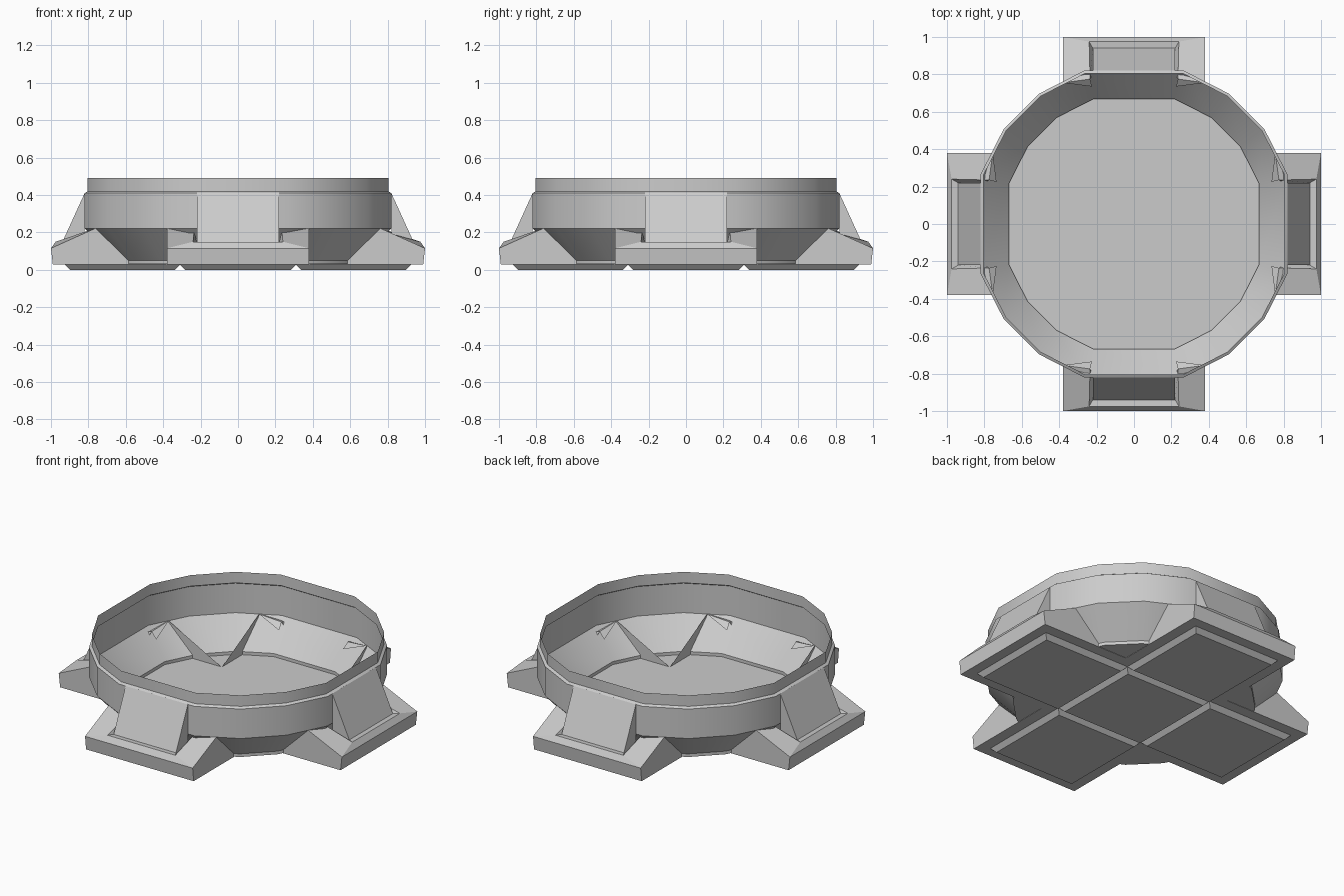
import bpy, bmesh
from math import radians, cos, sin
from mathutils import Matrix

if "Cube" in bpy.data.objects:
    bpy.data.objects.remove(bpy.data.objects["Cube"])


def make(name, verts, faces, turn=0, smooth=False):
    """Mesh object from points, turned about z by quarter turns."""
    bm = bmesh.new()
    vs = [bm.verts.new(v) for v in verts]
    for f in faces:
        bm.faces.new([vs[i] for i in f])
    bmesh.ops.remove_doubles(bm, verts=bm.verts, dist=1e-5)
    bmesh.ops.recalc_face_normals(bm, faces=bm.faces)
    bm.transform(Matrix.Rotation(radians(90 * turn), 4, 'Z'))
    me = bpy.data.meshes.new(name)
    bm.to_mesh(me)
    bm.free()
    ob = bpy.data.objects.new(name, me)
    bpy.context.collection.objects.link(ob)
    if smooth:
        bpy.ops.object.select_all(action='DESELECT')
        ob.select_set(True)
        bpy.context.view_layer.objects.active = ob
        bpy.ops.object.shade_smooth_by_angle(angle=radians(30))
    return ob


# Bowl: thin open shell, sixteen corners with a wide flat on each axis
angles = [q * 90 + a for q in range(4) for a in (18, 36, 54, 72)]
profile = [(0.703, 0.03), (0.703, 0.05), (0.862, 0.222),
           (0.862, 0.41), (0.846, 0.42), (0.846, 0.49)]
n = len(angles)
verts = [(r * cos(radians(a)), r * sin(radians(a)), z)
         for r, z in profile for a in angles]
faces = [(k * n + i, k * n + (i + 1) % n, (k + 1) * n + (i + 1) % n, (k + 1) * n + i)
         for k in range(len(profile) - 1) for i in range(n)]
faces.append(tuple(range(n))[::-1])
make("bowl", verts, faces, smooth=True)

# Foot: half outline (x > 0) on the +y side, mirrored to the other half
half = [(0.38, 0.99, 0.028), (0.38, 0.38, 0.028),      # 0-1 bottom edge
        (0.38, 1.0, 0.115), (0.38, 0.755, 0.225),      # 2-3 outer top edge
        (0.24, 0.975, 0.15), (0.235, 0.775, 0.205),    # 4-5 recess lip
        (0.225, 0.735, 0.17),                          # 6 inner hook
        (0.22, 0.94, 0.147), (0.22, 0.8, 0.147)]       # 7-8 recess floor
m = len(half)
foot_verts = half + [(-x, y, z) for x, y, z in half]
side = [(0, 2, 3, 1), (2, 4, 5, 3), (5, 6, 3), (4, 7, 8, 5)]
foot_faces = side + [tuple(i + m for i in reversed(f)) for f in side]
foot_faces += [(0, 1, 1 + m, m), (0, m, 2 + m, 2), (2, 2 + m, 4 + m, 4),
               (4, 4 + m, 7 + m, 7)]

# Buttress: wedge leaning on the bowl wall
w = 0.22
but_prof = [(0.94, 0.147), (0.82, 0.41), (0.82, 0.147)]
but_verts = [(s * w, y, z) for s in (1, -1) for y, z in but_prof]
but_faces = [(0, 1, 2), (5, 4, 3), (0, 3, 4, 1), (0, 2, 5, 3)]


def plate(name, y0, y1, turn=0):
    """Bevelled sole plate hanging under the base."""
    b, x = 0.026, 0.31
    v = [(-x, y0, 0.028), (x, y0, 0.028), (x, y1, 0.028), (-x, y1, 0.028),
         (-x + b, y0 + b, 0), (x - b, y0 + b, 0), (x - b, y1 - b, 0), (-x + b, y1 - b, 0)]
    f = [(4, 7, 6, 5)] + [(i, (i + 1) % 4, (i + 1) % 4 + 4, i + 4) for i in range(4)]
    make(name, v, f, turn)


for t, where in enumerate(("back", "left", "front", "right")):
    make(where + "_foot", foot_verts, foot_faces, t)
    make(where + "_buttress", but_verts, but_faces, t)
    plate(where + "_sole_plate", 0.31, 0.925, t)

# Centre of the underside
c = 0.38
make("base_centre", [(-c, -c, 0.028), (-c, c, 0.028), (c, c, 0.028), (c, -c, 0.028)],
     [(0, 1, 2, 3)])
plate("centre_sole_plate", -0.31, 0.31)
